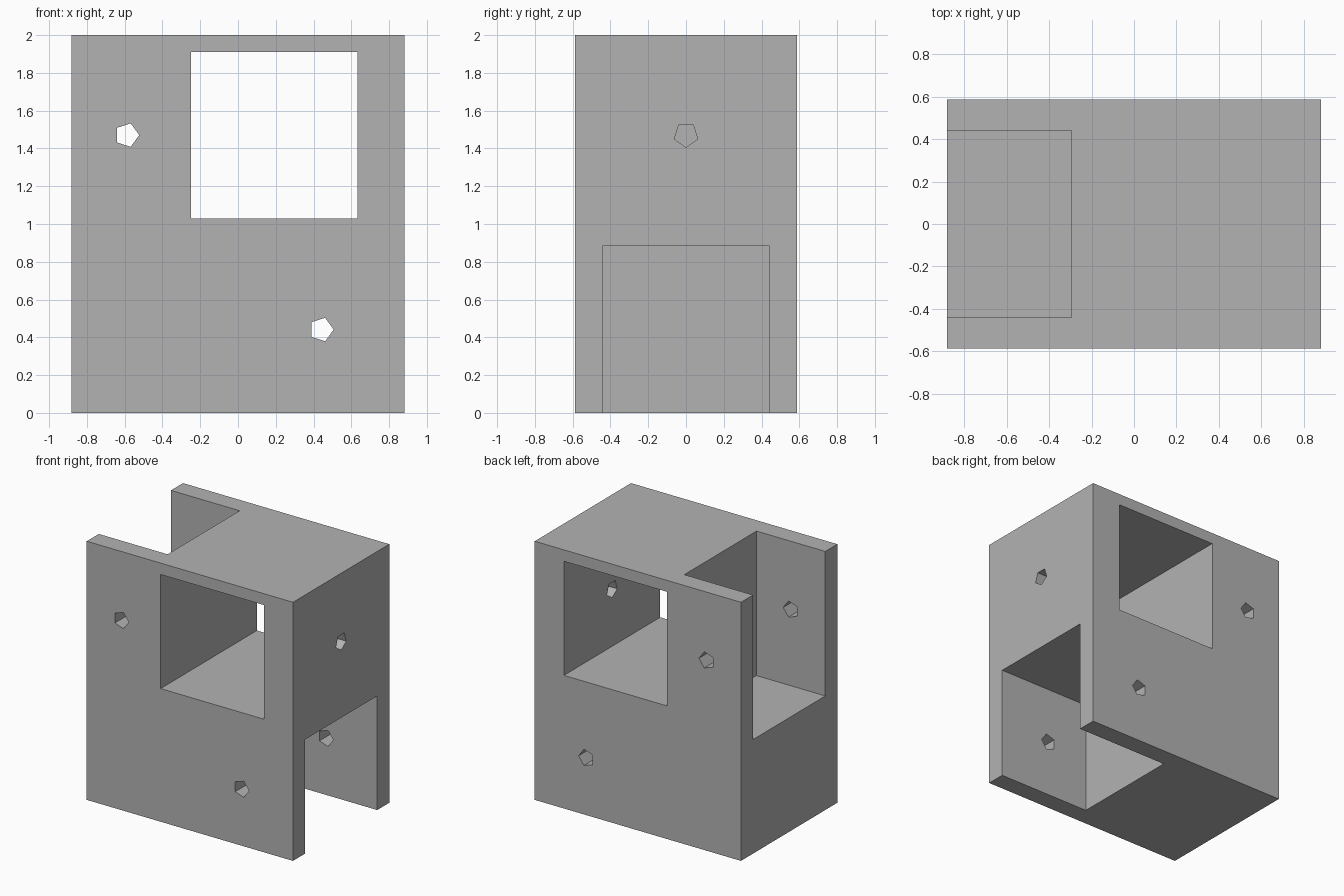
import bpy, bmesh, math
from mathutils import Vector

if "Cube" in bpy.data.objects:
    bpy.data.objects.remove(bpy.data.objects["Cube"])

U = 2 / 13.6                      # design unit of the block
HX, HY, TOP = 6 * U, 4 * U, 2.0   # half width, half depth, height
OVER = 0.2                        # how far cutters reach past the surface

grey = bpy.data.materials.new("plain grey")
grey.use_nodes = True
colour = (0.45, 0.45, 0.45, 1)
grey.diffuse_color = colour
grey.node_tree.nodes["Principled BSDF"].inputs["Base Color"].default_value = colour


def prism(name, base, sweep):
    """Extrude a flat outline along a vector into a closed solid."""
    bm = bmesh.new()
    face = bm.faces.new([bm.verts.new(p) for p in base])
    ext = bmesh.ops.extrude_face_region(bm, geom=[face], use_keep_orig=True)
    moved = [g for g in ext["geom"] if isinstance(g, bmesh.types.BMVert)]
    bmesh.ops.translate(bm, verts=moved, vec=Vector(sweep))
    bmesh.ops.recalc_face_normals(bm, faces=bm.faces)
    mesh = bpy.data.meshes.new(name)
    bm.to_mesh(mesh)
    bm.free()
    mesh.materials.append(grey)
    obj = bpy.data.objects.new(name, mesh)
    bpy.context.collection.objects.link(obj)
    return obj


def box(name, x0, x1, y0, y1, z0, z1):
    base = [(x0, y0, z0), (x1, y0, z0), (x1, y1, z0), (x0, y1, z0)]
    return prism(name, base, (0, 0, z1 - z0))


def pentagon(radius, start):
    angles = [start + math.tau * i / 5 for i in range(5)]
    return [(radius * math.cos(a), radius * math.sin(a)) for a in angles]


def cut(body, cutter):
    cutter.hide_render = True
    mod = body.modifiers.new(cutter.name, "BOOLEAN")
    mod.operation, mod.solver, mod.object = "DIFFERENCE", "EXACT", cutter
    bpy.context.view_layer.objects.active = body
    bpy.ops.object.modifier_apply(modifier=mod.name)
    bpy.data.objects.remove(cutter)


block = box("block", -HX, HX, -HY, HY, 0, TOP)

# Square window running front to back
cut(block, box("window", -1.7 * U, 4.3 * U, -HY - OVER, HY + OVER, 7 * U, 13 * U))

# Open slots: upper one on the right side, lower one on the left side
cut(block, box("upper_slot", -HX - OVER, -2 * U, -3 * U, 3 * U, 6 * U, TOP + OVER))
cut(block, box("lower_slot", 0.6 * U, HX + OVER, -3 * U, 3 * U, -OVER, 6 * U))

# Pin holes through the front and back walls of both slots
R = 0.445 * U
for x, z in ((-4 * U, 10 * U), (3 * U, 3 * U)):
    outline = [(x + a, -HY - OVER, z + b) for a, b in pentagon(R, 0)]
    cut(block, prism("pin_hole", outline, (0, 2 * (HY + OVER), 0)))

# Pin hole from the left side into the window
outline = [(HX + OVER, a, 10 * U + b) for a, b in pentagon(R, -math.pi / 2)]
cut(block, prism("side_pin_hole", outline, (-OVER - 3 * U, 0, 0)))
